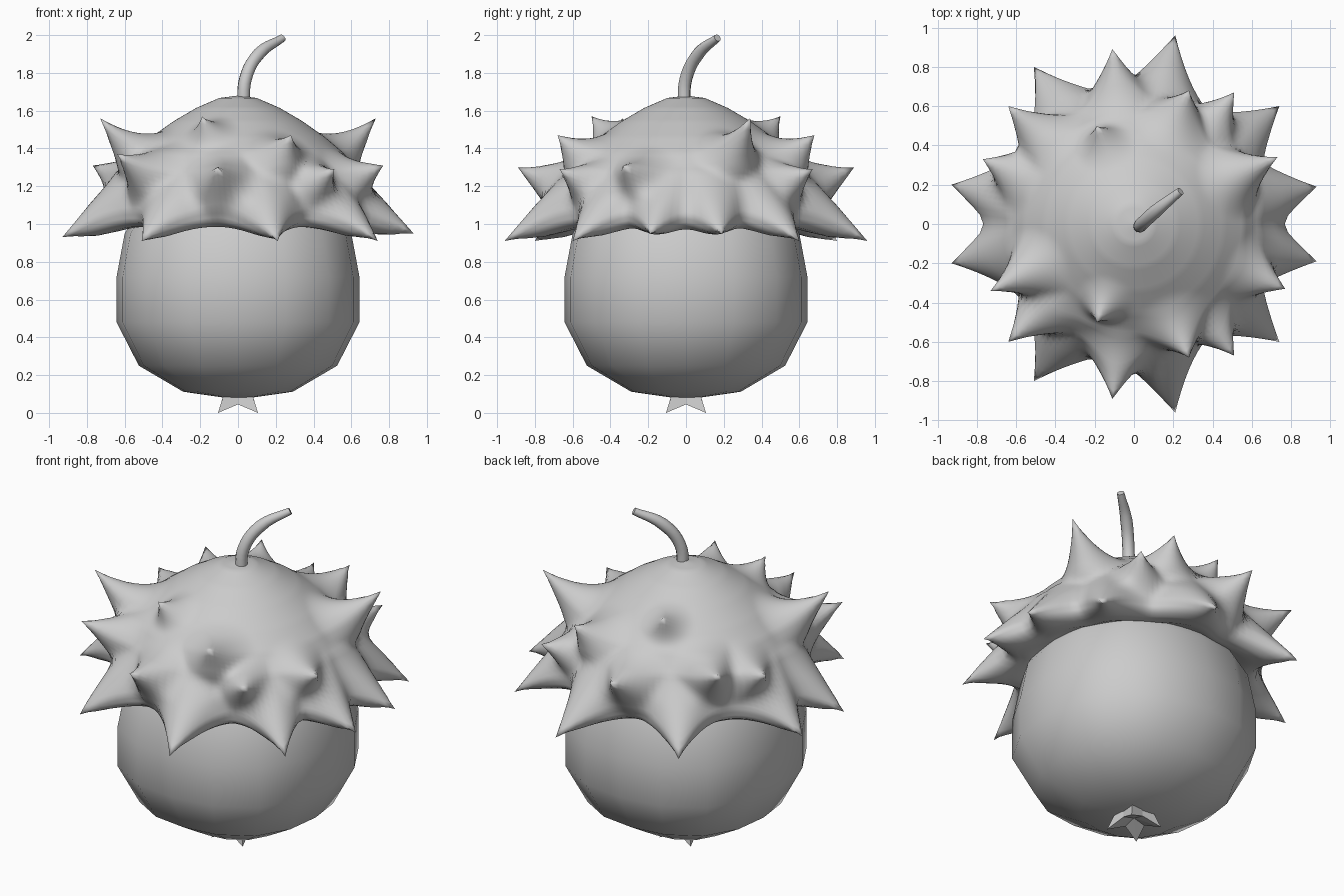
import bpy, bmesh, math
from mathutils import Vector

if "Cube" in bpy.data.objects:
    bpy.data.objects.remove(bpy.data.objects["Cube"])


def lathe(bm, profile, n, turn=0.0, square=0.0):
    """Revolve (radius, z) points around z; zero radius closes to a pole."""
    rings = []
    for r, z in profile:
        if r < 1e-6:
            rings.append([bm.verts.new((0, 0, z))] * n)
            continue
        ring = []
        for i in range(n):
            a = turn + math.tau * i / n
            q = r * (1 + square * math.sin(2 * a) ** 2)
            ring.append(bm.verts.new((q * math.cos(a), q * math.sin(a), z)))
        rings.append(ring)
    for a, b in zip(rings, rings[1:]):
        for i in range(n):
            j = (i + 1) % n
            bm.faces.new(list(dict.fromkeys((a[i], a[j], b[j], b[i]))))
    return rings


def finish(bm, name, smooth=True):
    bmesh.ops.recalc_face_normals(bm, faces=bm.faces)
    me = bpy.data.meshes.new(name)
    for f in bm.faces:
        f.smooth = smooth
    bm.to_mesh(me)
    bm.free()
    ob = bpy.data.objects.new(name, me)
    bpy.context.collection.objects.link(ob)
    return ob


def resample(points, step):
    out = []
    for (r0, z0), (r1, z1) in zip(points, points[1:]):
        k = max(1, round(math.hypot(r1 - r0, z1 - z0) / step))
        out += [(r0 + (r1 - r0) * i / k, z0 + (z1 - z0) * i / k) for i in range(k)]
    return out + [points[-1]]


# Nut body, slightly fuller on the diagonals
bm = bmesh.new()
lathe(bm, [(0, .07), (.29, .112), (.525, .25), (.643, .48), (.643, .72), (.6, .95),
           (.5, 1.12), (.28, 1.25), (0, 1.29)], 16, square=.055)
finish(bm, "nut_body")

# Cap: fine dome whose surface is pulled out into curled spikes
bm = bmesh.new()
dome = [(0, 1.68), (.1, 1.667), (.22, 1.615), (.34, 1.545), (.46, 1.46), (.56, 1.375), (.635, 1.275),
        (.67, 1.16), (.69, 1.07), (.68, 1.01), (.64, .985), (.58, .985), (.5, 1.02)]
lathe(bm, resample(dome, .02), 160)

# tip x, y, z and falloff radius; mirrored front to back
paired = [(.21, .96, .91, .28), (-.11, .89, 1.30, .24), (-.51, .80, .91, .26),
          (-.64, .60, 1.37, .23), (-.93, .20, .93, .28), (-.19, .50, 1.57, .16),
          (.28, .68, 1.47, .23), (.51, .67, 1.29, .2), (.74, .60, .91, .26),
          (.93, .19, .95, .28)]
spikes = [(x, s * y, z, r) for x, y, z, r in paired for s in (1, -1)]
# side spikes alternate high and low
for s in (1, -1):
    spikes += [(s * .73, s * .34, 1.56, .22), (-s * .77, s * .33, 1.31, .22)]

rest = {v: v.co.copy() for v in bm.verts}
pulls = {v: [] for v in bm.verts}
for x, y, z, rad in spikes:
    tip = Vector((x, y, z))
    aim = Vector((x * .85, y * .85, z + .13 if z < 1 else z - .06))
    base = min(rest.values(), key=lambda c: (c - aim).length)
    pull = tip - base
    for v, c in rest.items():
        d = (c - base).length / rad
        if d < 1:
            w = (1 - d) ** 1.8
            wz = w ** 1.4
            pulls[v].append((w, Vector((pull.x * w, pull.y * w, pull.z * wz))))
for v, ps in pulls.items():
    if ps:
        # the nearest spike dominates so neighbours stay separate
        total = sum(w * w for w, _ in ps) + 1e-9
        for w, p in ps:
            v.co += p * (w * w / total)
finish(bm, "spiky_cap")

# Curved stem
cu = bpy.data.curves.new("stem", 'CURVE')
cu.dimensions = '3D'
cu.bevel_depth = .034
cu.bevel_resolution = 3
cu.use_fill_caps = True
sp = cu.splines.new('BEZIER')
path = [(.028, -.012, 1.62, 1), (.04, 0, 1.77, 1), (.11, .065, 1.90, 1), (.237, .167, 1.985, .6)]
sp.bezier_points.add(len(path) - 1)
sp.resolution_u = 5
for p, (x, y, z, r) in zip(sp.bezier_points, path):
    p.co = (x, y, z)
    p.radius = r
    p.handle_left_type = p.handle_right_type = 'AUTO'
stem = bpy.data.objects.new("stem", cu)
bpy.context.collection.objects.link(stem)
bpy.context.view_layer.objects.active = stem
stem.select_set(True)
bpy.ops.object.convert(target='MESH')
bpy.ops.object.shade_smooth_by_angle(angle=math.radians(60))

# Four-pointed star foot under the nut
bm = bmesh.new()
rings = lathe(bm, [(0, .065), (.1, .02), (.08, .1), (0, .1)], 8, math.pi / 4)
for i in range(8):
    point = i % 2 == 0
    a = math.pi / 4 + i * math.pi / 4
    for ring, (r, z) in zip(rings[1:3], ((.15, 0), (.11, .09)) if point else ((.075, .045), (.075, .1))):
        ring[i].co = (r * math.cos(a), r * math.sin(a), z)
finish(bm, "star_foot", smooth=False)
